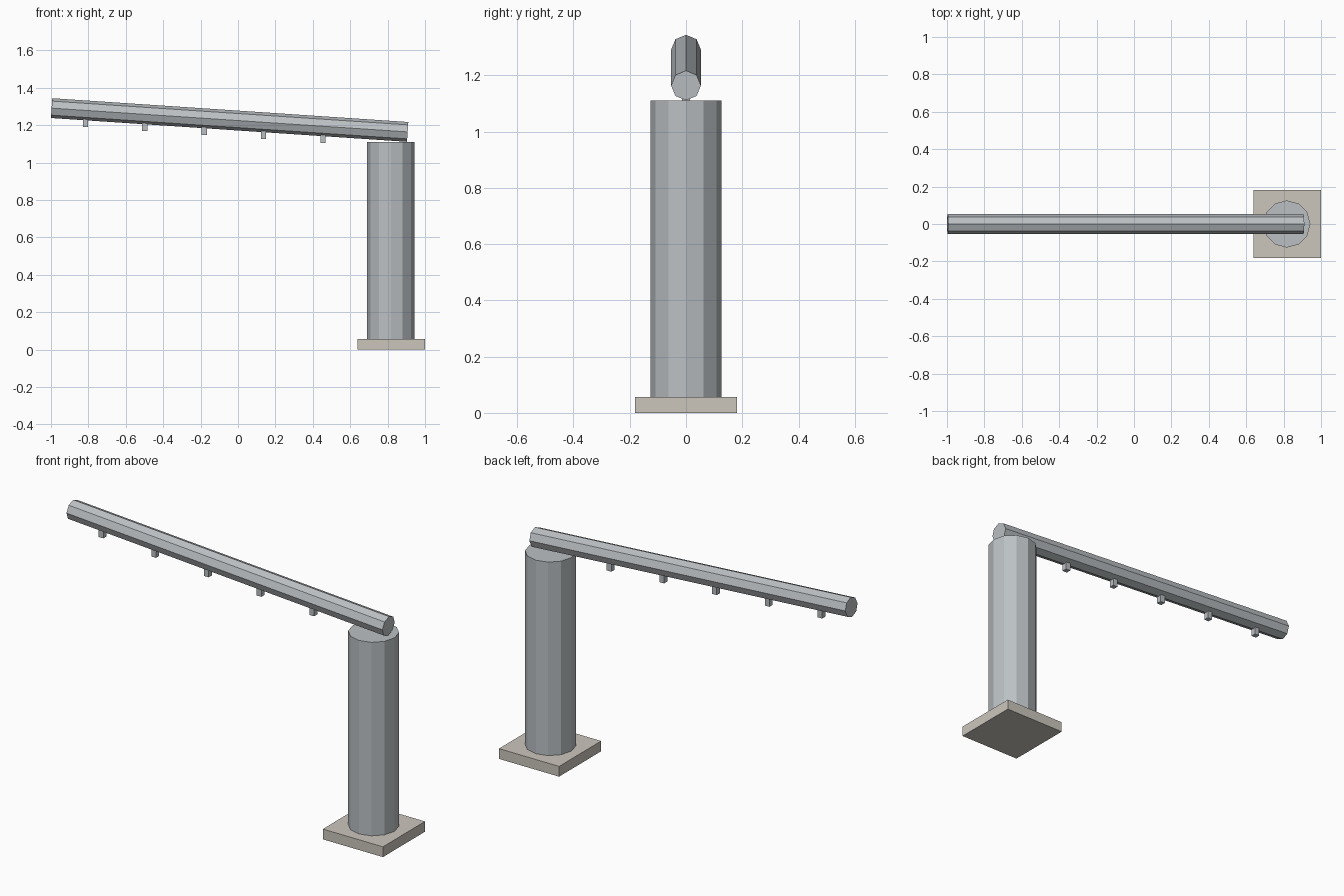
import bpy
from math import pi
from mathutils import Vector, Matrix

if "Cube" in bpy.data.objects:
    bpy.data.objects.remove(bpy.data.objects["Cube"])


def material(name, rgb):
    m = bpy.data.materials.new(name)
    m.diffuse_color = (*rgb, 1)
    m.use_nodes = True
    m.node_tree.nodes["Principled BSDF"].inputs["Base Color"].default_value = m.diffuse_color
    return m


steel = material("steel", (0.50, 0.53, 0.55))
stone = material("stone", (0.60, 0.56, 0.50))


def box(name, centre, size, mat):
    bpy.ops.mesh.primitive_cube_add(size=1, location=centre)
    o = bpy.context.object
    o.name = name
    o.data.transform(Matrix.Diagonal((*size, 1)))
    o.data.materials.append(mat)
    return o


def rod(name, a, b, radius, sides, spin, mat):
    a, b = Vector(a), Vector(b)
    bpy.ops.mesh.primitive_cylinder_add(vertices=sides, radius=radius, depth=(b - a).length)
    o = bpy.context.object
    o.name = name
    # turn the z axis toward the rod's direction about y (rod lies in the xz plane)
    turn = Vector((0, 0, 1)).rotation_difference(b - a).to_matrix().to_4x4()
    o.data.transform(turn @ Matrix.Rotation(spin, 4, 'Z'))
    o.location = (a + b) / 2
    o.data.materials.append(mat)
    return o


# Square foot and twelve-sided post
box("base_plate", (0.819, 0, 0.028), (0.362, 0.362, 0.056), stone)
rod("post", (0.817, 0, 0.056), (0.817, 0, 1.11), 0.126, 12, 0, steel)

# Sloping eight-sided boom
left, right = Vector((-0.9965, 0, 1.291)), Vector((0.907, 0, 1.164))
rod("boom", left, right, 0.053, 8, 0, steel)

# Evenly spaced pegs hanging under the boom
for i in range(5):
    x = -0.816 + i * 0.3175
    z = left.z + (right.z - left.z) * (x - left.x) / (right.x - left.x)
    box(f"peg_{i + 1}", (x, 0, z - 0.065), (0.028, 0.028, 0.048), steel)
